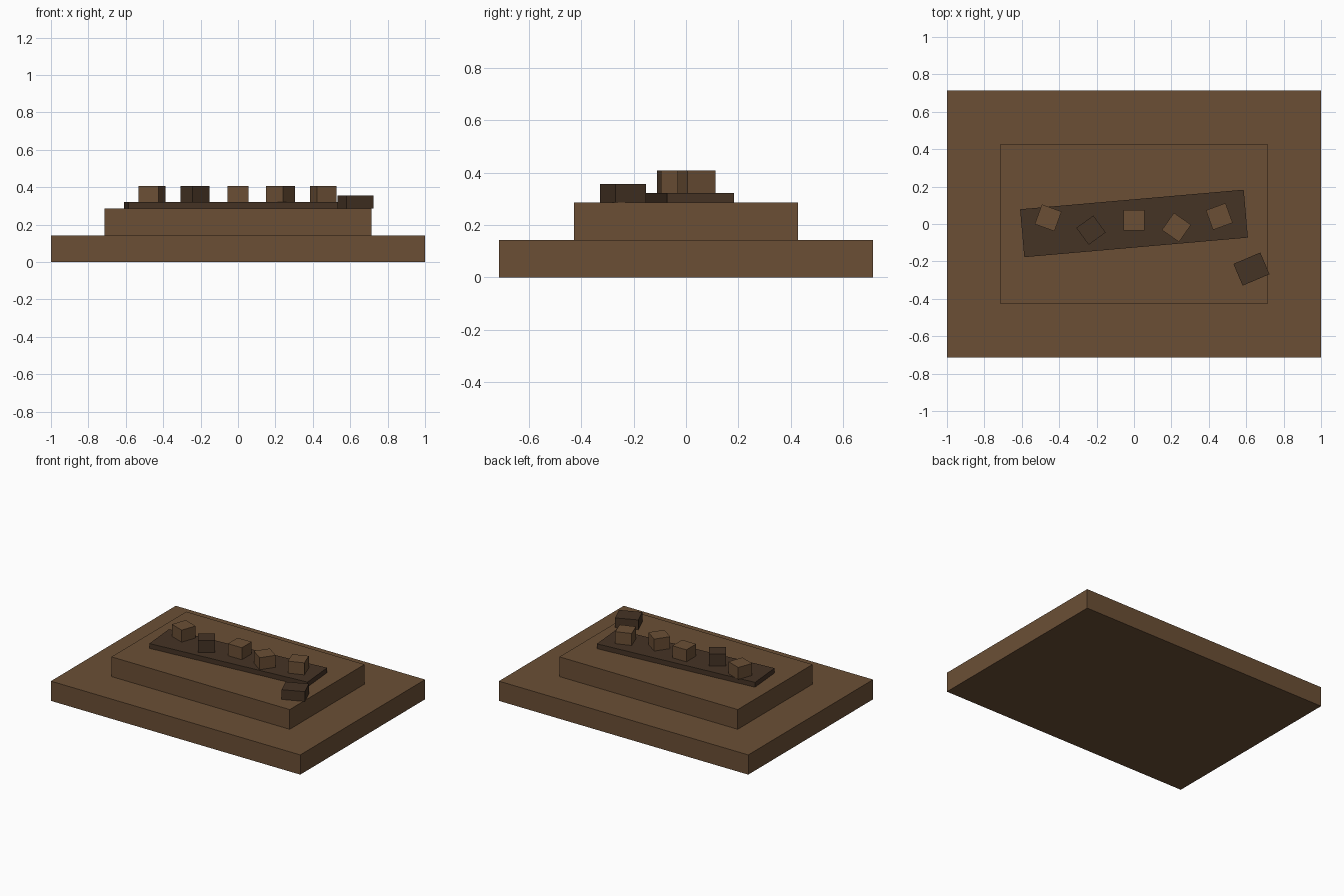
import bpy
from math import radians

if "Cube" in bpy.data.objects:
    bpy.data.objects.remove(bpy.data.objects["Cube"], do_unlink=True)


def material(name, color):
    mat = bpy.data.materials.new(name)
    mat.use_nodes = True
    mat.diffuse_color = (*color, 1)
    bsdf = next(n for n in mat.node_tree.nodes if n.type == "BSDF_PRINCIPLED")
    bsdf.inputs["Base Color"].default_value = (*color, 1)
    return mat


earth = material("brown earth", (0.147, 0.078, 0.036))
dark = material("dark wood", (0.060, 0.033, 0.018))


def block(name, size, x, y, bottom, mat, turn=0):
    """Box resting on a given height, turned about z."""
    bpy.ops.mesh.primitive_cube_add(size=1)
    obj = bpy.context.object
    obj.name = name
    obj.scale = size
    obj.location = (x, y, bottom + size[2] / 2)
    obj.rotation_euler.z = radians(turn)
    obj.data.materials.append(mat)
    return obj


# Two stepped tiers
STEP = 0.143
block("lower_tier", (2, 1.43, STEP), 0, 0, 0, earth)
block("upper_tier", (1.43, 0.857, STEP), 0, 0, STEP, earth)

# Skewed plank on top
PLANK = 0.035
block("plank", (1.2, 0.257, PLANK), 0, 0.003, 2 * STEP, dark, 5)

# Row of small blocks along the plank
row = [
    (-0.459, 0.033, -20, earth),
    (-0.23, -0.033, 36, dark),
    (0, 0.02, 0, earth),
    (0.227, -0.018, -35, earth),
    (0.456, 0.04, 20, earth),
]
for i, (x, y, turn, mat) in enumerate(row, 1):
    block(f"small_block_{i}", (0.112, 0.112, 0.087), x, y, 2 * STEP + PLANK, mat, turn)

# Fallen block beside the plank
block("fallen_block", (0.156, 0.126, 0.071), 0.628, -0.241, 2 * STEP, dark, 23)
